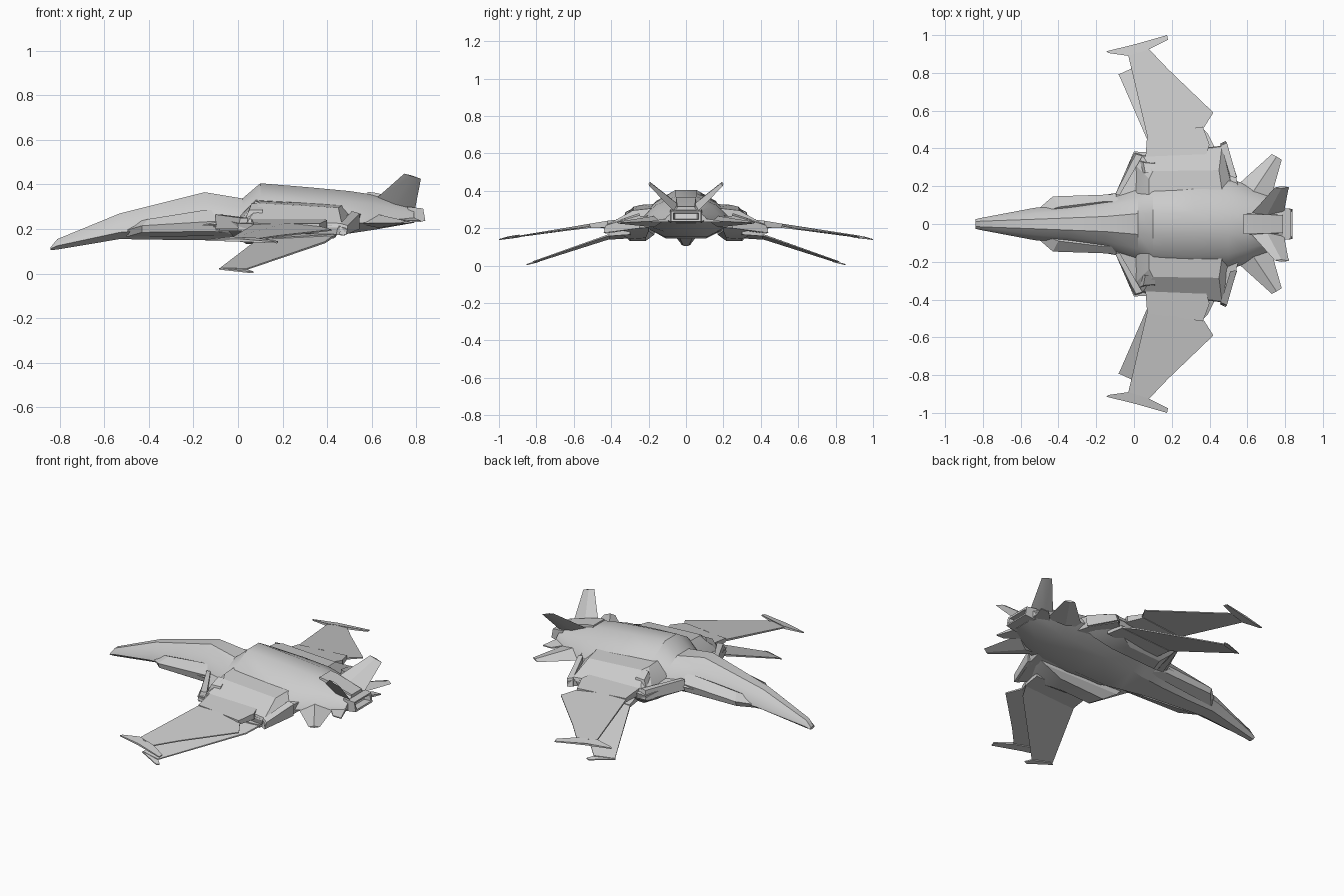
import bpy, bmesh, math


def finish(name, bm, angle=30):
    bmesh.ops.recalc_face_normals(bm, faces=bm.faces[:])
    me = bpy.data.meshes.new(name)
    bm.to_mesh(me)
    bm.free()
    ob = bpy.data.objects.new(name, me)
    bpy.context.collection.objects.link(ob)
    bpy.ops.object.select_all(action='DESELECT')
    ob.select_set(True)
    bpy.context.view_layer.objects.active = ob
    bpy.ops.object.shade_smooth_by_angle(angle=math.radians(angle))
    return ob


def bridge(bm, rings):
    """Skin closed rings of equal length and cap both ends."""
    vs = [[bm.verts.new(p) for p in r] for r in rings]
    n = len(vs[0])
    for a, b in zip(vs, vs[1:]):
        for i in range(n):
            j = (i + 1) % n
            bm.faces.new((a[i], a[j], b[j], b[i]))
    bm.faces.new(vs[0][::-1])
    bm.faces.new(vs[-1])


def pair(name, *rings, angle=20):
    """The same skinned solid on both sides of the aircraft."""
    bm = bmesh.new()
    for s in (1, -1):
        bridge(bm, [[(x, s * y, z) for x, y, z in r] for r in rings])
    return finish(name, bm, angle)


def plate(name, pts):
    """Thin mirrored plate; each point is x, y, z, half thickness."""
    return pair(name, [(x, y, z - t) for x, y, z, t in pts],
                [(x, y, z + t) for x, y, z, t in pts])


# Fuselage: x, bottom z, chine z, half width, top z, half width of top
sections = [
    (-.84, .105, .112, .025, .118, .012),
    (-.81, .108, .125, .032, .155, .015),
    (-.53, .155, .185, .085, .270, .025),
    (-.35, .152, .200, .105, .315, .032),
    (-.15, .150, .210, .140, .365, .040),
    (.02, .145, .215, .200, .337, .055),
    (.10, .145, .220, .240, .405, .055),
    (.32, .155, .220, .255, .387, .055),
    (.50, .180, .225, .245, .370, .055),
    (.60, .195, .230, .205, .355, .050),
    (.79, .228, .245, .110, .305, .050),
]
rings = []
for x, zb, zs, w, zt, tw in sections:
    half = [(.45 * w, zb), (w, zs), (.93 * w, zs + .25 * (zt - zs)),
            (.66 * w, zs + .68 * (zt - zs)), (tw, zt)]
    rings.append([(x, y, z) for y, z in half] +
                 [(x, -y, z) for y, z in reversed(half)])
bm = bmesh.new()
bridge(bm, rings)
finish("fuselage", bm, 32)

# Side strakes beside the cockpit
pair("side_strake",
     [(-.50, .06, .165), (-.43, .135, .185), (-.10, .15, .19), (.03, .12, .17)],
     [(-.50, .085, .195), (-.43, .146, .215), (-.10, .157, .235), (.03, .19, .23)],
     [(-.48, .06, .225), (-.40, .09, .245), (-.15, .12, .285), (.03, .12, .28)])

# Shoulder plates that hold the wings
pair("shoulder",
     [(-.11, .10, .18), (-.08, .16, .19), (.00, .375, .19), (.05, .37, .19),
      (.44, .40, .175), (.475, .43, .17), (.53, .25, .20), (.55, .12, .21)],
     [(-.12, .10, .25), (-.09, .16, .25), (.00, .385, .225), (.04, .38, .225),
      (.45, .41, .215), (.485, .44, .20), (.54, .25, .265), (.57, .12, .27)])

# Raised lips along the front and rear of the shoulders
pair("front_lip",
     [(-.10, .155, .20), (-.075, .155, .20), (-.075, .155, .265), (-.10, .155, .265)],
     [(.00, .385, .20), (.035, .375, .20), (.045, .36, .25), (.01, .37, .25)])
pair("rear_lip",
     [(.455, .425, .175), (.485, .44, .175), (.492, .43, .215), (.46, .415, .225)],
     [(.51, .25, .20), (.545, .25, .20), (.545, .245, .27), (.51, .25, .28)])

# Raised panels on top of the shoulders
pair("shoulder_panel",
     [(.00, .15, .22), (.00, .31, .22), (.04, .365, .22), (.47, .415, .205), (.53, .15, .22)],
     [(.01, .15, .26), (.02, .30, .25), (.05, .355, .245), (.465, .41, .225), (.53, .15, .265)],
     [(.08, .15, .33), (.08, .24, .325), (.10, .28, .315), (.45, .285, .295), (.47, .15, .31)])

# Small scoops at the front of each panel
pair("panel_scoop",
     [(.03, .27, .24), (.03, .335, .24), (.11, .335, .24), (.11, .27, .24)],
     [(.06, .27, .315), (.05, .325, .285), (.11, .32, .285), (.11, .27, .315)])

# Nacelles under the shoulders
pair("under_nacelle",
     [(-.05, .16, .20), (.00, .36, .20), (.44, .40, .19), (.50, .20, .205)],
     [(-.02, .17, .165), (.03, .34, .165), (.40, .36, .17), (.46, .20, .185)],
     [(.04, .215, .132), (.07, .30, .132), (.28, .30, .142), (.34, .215, .148)])

# Upper wings: hinge block, blade and winglet
plate("upper_wing_root", [
    (.06, .34, .225, .022), (.38, .36, .225, .022), (.40, .42, .222, .018),
    (.365, .515, .212, .012), (.07, .475, .214, .012)])
plate("upper_wing", [
    (.07, .465, .215, .006), (.22, .49, .217, .011), (.37, .51, .207, .005),
    (.42, .59, .195, .003), (.18, .82, .168, .003), (.08, .925, .153, .003),
    (.01, .91, .158, .005), (-.03, .89, .157, .004)])
plate("upper_winglet", [
    (-.145, .915, .150, .003), (-.135, .905, .152, .003), (-.03, .89, .158, .008),
    (.08, .925, .154, .007), (.18, .975, .143, .003), (.175, 1.0, .139, .003),
    (.00, .95, .150, .006)])

# Lower wings: root block, blade and tip plate
plate("lower_wing_root", [
    (.10, .28, .165, .018), (.44, .30, .180, .014), (.43, .41, .167, .009),
    (.09, .41, .148, .009)])
plate("lower_wing", [
    (.09, .40, .150, .006), (.43, .40, .168, .005), (.39, .48, .140, .004),
    (.04, .82, .020, .003), (-.08, .79, .023, .003)])
plate("lower_wing_tip", [
    (-.085, .79, .021, .003), (-.06, .782, .024, .004), (.04, .815, .016, .004),
    (.07, .845, .007, .003), (.05, .852, .006, .003)])

# Tail fins, upper pair canted up and lower pair flat
pair("upper_tail_fin",
     [(.60, .03, .32), (.69, .055, .29), (.79, .045, .27), (.69, .02, .31)],
     [(.745, .193, .448), (.78, .20, .437), (.82, .196, .425), (.78, .188, .44)])
pair("lower_tail_fin",
     [(.53, .19, .225), (.63, .17, .265), (.72, .12, .24), (.63, .17, .205)],
     [(.73, .37, .228), (.755, .357, .236), (.782, .34, .23), (.755, .355, .224)])
# Small flat fins beside the nozzle
plate("tail_stub", [
    (.66, .08, .24, .012), (.78, .08, .245, .010), (.82, .19, .235, .003),
    (.765, .19, .235, .003)])

# Dorsal housing over the engine
bm = bmesh.new()
bridge(bm, [[(x, -w, z0), (x, w, z0), (x, w * .85, z1), (x, -w * .85, z1)]
            for x, w, z0, z1 in ((.58, .062, .30, .367), (.62, .062, .28, .362),
                                 (.79, .055, .25, .315))])
finish("dorsal_housing", bm)

# Engine nozzle with a recessed outlet
bm = bmesh.new()
bridge(bm, [[(x, -w, z0), (x, w, z0), (x - .01, w, z1), (x - .01, -w, z1)]
            for x, w, z0, z1 in ((.77, .085, .228, .300), (.84, .08, .236, .292),
                                 (.838, .068, .246, .282), (.80, .06, .250, .278))])
finish("engine_nozzle", bm)
